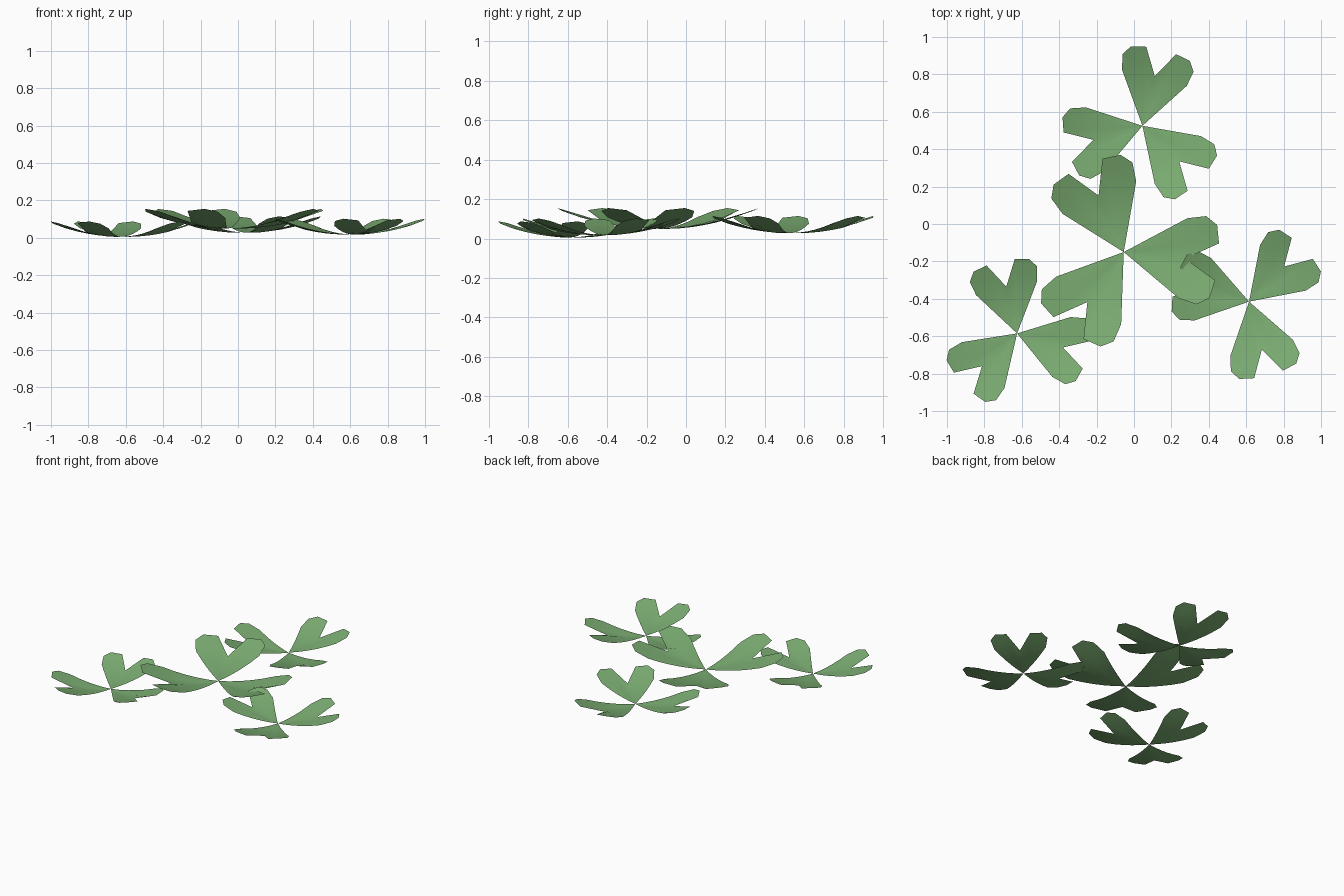
import bpy, bmesh
from math import radians, sin, cos, hypot

if "Cube" in bpy.data.objects:
    bpy.data.objects.remove(bpy.data.objects["Cube"])

green = bpy.data.materials.new("leaf_green")
green.diffuse_color = (0.2, 0.42, 0.17, 1)
green.use_nodes = True
green.node_tree.nodes["Principled BSDF"].inputs["Base Color"].default_value = green.diffuse_color

# Half of a heart-shaped leaflet rim: (along, across), from notch to side corner
HALF = [(0.273, 0), (0.415, 0.082), (0.398, 0.162), (0.346, 0.196), (0.264, 0.178)]
RIM = [(u, -v) for u, v in reversed(HALF[1:])] + HALF
ROWS = 5


def height(u, v):
    """Upward cup of a leaflet with a shallow fold along the midrib."""
    r = hypot(u, v)
    fold = 0.010 * (r / 0.3) * max(0, 1 - abs(v) / (0.35 * r + 1e-6))
    return 0.47 * r * r - fold


def clover(name, centre, angle, size):
    bm = bmesh.new()
    for k in range(3):
        a = radians(angle + 120 * k)
        tip = bm.verts.new((0, 0, 0))
        last = None
        for i in range(1, ROWS + 1):
            t = i / ROWS
            row = []
            for u, v in RIM:
                u, v = u * t, v * t
                row.append(bm.verts.new((size * (u * cos(a) - v * sin(a)),
                                         size * (u * sin(a) + v * cos(a)),
                                         size * height(u, v))))
            for j in range(len(RIM) - 1):
                if last:
                    bm.faces.new((last[j], row[j], row[j + 1], last[j + 1]))
                else:
                    bm.faces.new((tip, row[j], row[j + 1]))
            last = row
    mesh = bpy.data.meshes.new(name)
    bm.normal_update()
    for f in bm.faces:
        f.smooth = True
    bm.to_mesh(mesh)
    bm.free()
    mesh.materials.append(green)
    ob = bpy.data.objects.new(name, mesh)
    ob.location = centre
    bpy.context.collection.objects.link(ob)


# Four three-leaf clovers, the large one raised in the middle
clover("back_clover", (0.045, 0.525, 0.028), 76, 1.0)
clover("large_clover", (-0.055, -0.15, 0.05), 114, 1.21)
clover("right_clover", (0.615, -0.415, 0.018), 45, 0.97)
clover("left_clover", (-0.625, -0.585, 0.006), 103, 0.94)
